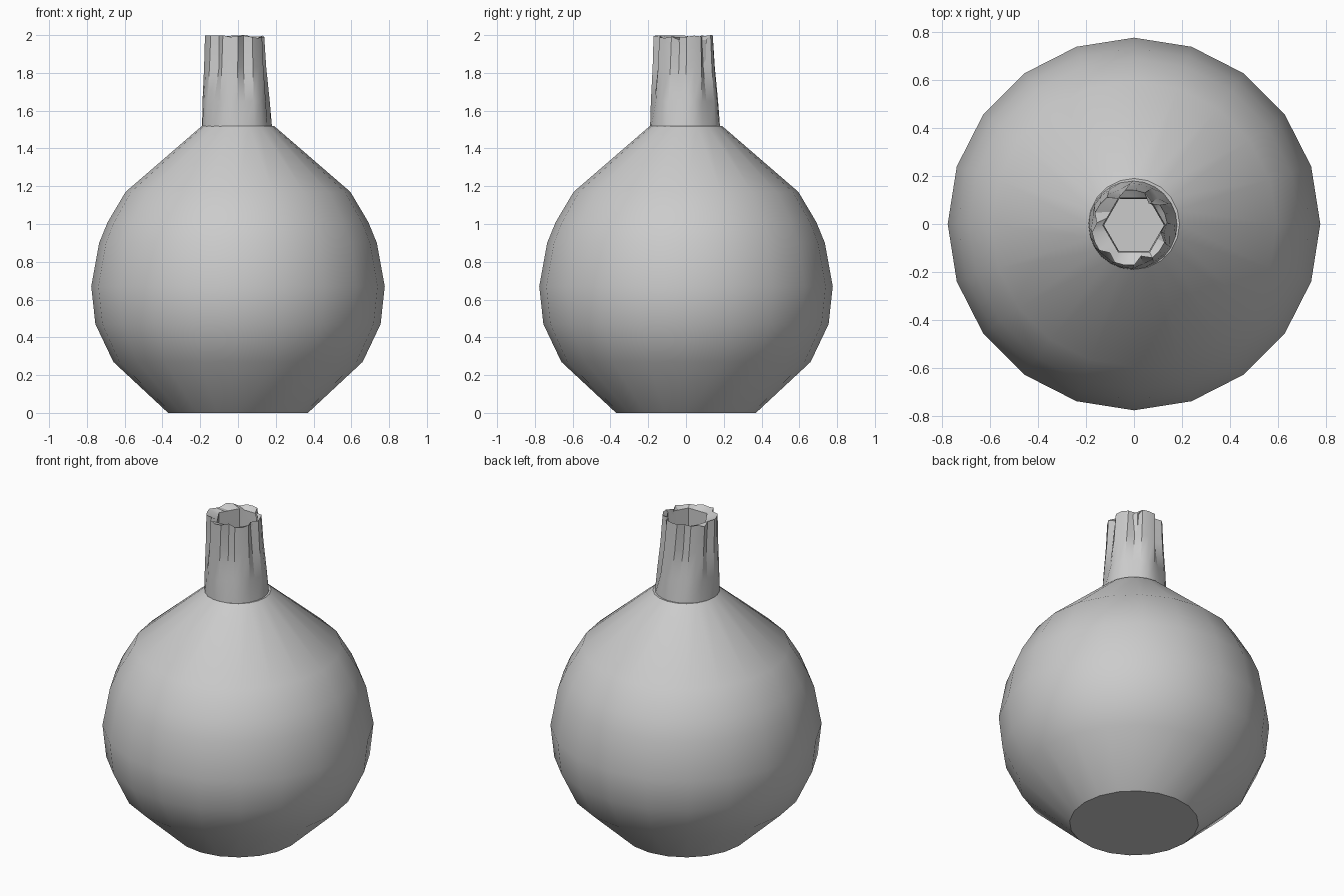
import bpy, bmesh, math, random
from mathutils import Vector

random.seed(4)
cube = bpy.data.objects.get("Cube")
if cube:
    bpy.data.objects.remove(cube, do_unlink=True)

grey = bpy.data.materials.new("plain grey")
grey.use_nodes = True
grey.diffuse_color = (0.6, 0.6, 0.6, 1)
grey.node_tree.nodes["Principled BSDF"].inputs["Base Color"].default_value = (0.6, 0.6, 0.6, 1)


def loft(name, rings, close_start=False, close_end=False, angle=40):
    """Skin a list of equal-length point rings into one object."""
    bm = bmesh.new()
    loops = [[bm.verts.new(p) for p in ring] for ring in rings]
    n = len(loops[0])
    for a, b in zip(loops, loops[1:]):
        for i in range(n):
            j = (i + 1) % n
            bm.faces.new((a[i], a[j], b[j], b[i]))
    if close_start:
        bm.faces.new(loops[0][::-1])
    if close_end:
        bm.faces.new(loops[-1])
    mesh = bpy.data.meshes.new(name)
    bm.to_mesh(mesh)
    bm.free()
    mesh.materials.append(grey)
    ob = bpy.data.objects.new(name, mesh)
    bpy.context.collection.objects.link(ob)
    bpy.ops.object.select_all(action="DESELECT")
    ob.select_set(True)
    bpy.context.view_layer.objects.active = ob
    bpy.ops.object.shade_smooth_by_angle(angle=math.radians(angle))
    return ob


def ring(radius, z, count=20, dx=0.0, dy=0.0, turn=0.0):
    steps = [turn + math.tau * i / count for i in range(count)]
    return [Vector((dx + radius * math.cos(a), dy + radius * math.sin(a), z)) for a in steps]


# Round flask body: outer skin up to the shoulder, then a thin inner skin down to the floor
outer = [(0.37, 0), (0.66, 0.27), (0.755, 0.47), (0.777, 0.67), (0.735, 0.9),
         (0.69, 1.01), (0.595, 1.17), (0.19, 1.52)]
inner = [(max(r - 0.03, 0.13), max(z, 0.02)) for r, z in reversed(outer)]
loft("flask_body", [ring(r, z) for r, z in outer + inner], True, True)


# Neck: crumpled fluted tube that tapers and leans slightly, with a six-sided bore
def fluted(radius, depth, z, dx, dy, twist=0.0, ragged=0.0):
    points = ring(1, 0, 24, turn=twist)
    for i, p in enumerate(points):
        r = radius - (depth * random.uniform(0.4, 1) if i % 4 == 3 else 0)
        p.x, p.y = dx + r * p.x, dy + r * p.y
        p.z = z - random.uniform(0, ragged)
    return points


def bore(radius, z, dx, dy):
    """Hexagon sampled at the same count as the fluted rings."""
    points = ring(1, z, 24)
    for i, p in enumerate(points):
        local = (i % 4) * math.tau / 24 - math.pi / 6
        r = radius * math.cos(math.pi / 6) / math.cos(local)
        p.x, p.y = dx + r * p.x, dy + r * p.y
    return points


loft("flask_neck", [
    fluted(0.185, 0.0, 1.515, -0.005, -0.005),
    fluted(0.178, 0.02, 1.65, -0.01, -0.008, 0.03),
    fluted(0.165, 0.04, 1.83, -0.015, -0.012, 0.08),
    fluted(0.158, 0.03, 2.0, -0.018, -0.015, 0.12, 0.02),
    bore(0.13, 1.975, 0.0, -0.005),
    bore(0.125, 1.75, 0.0, -0.005),
    bore(0.13, 1.5, 0.0, 0.0),
], angle=30)
